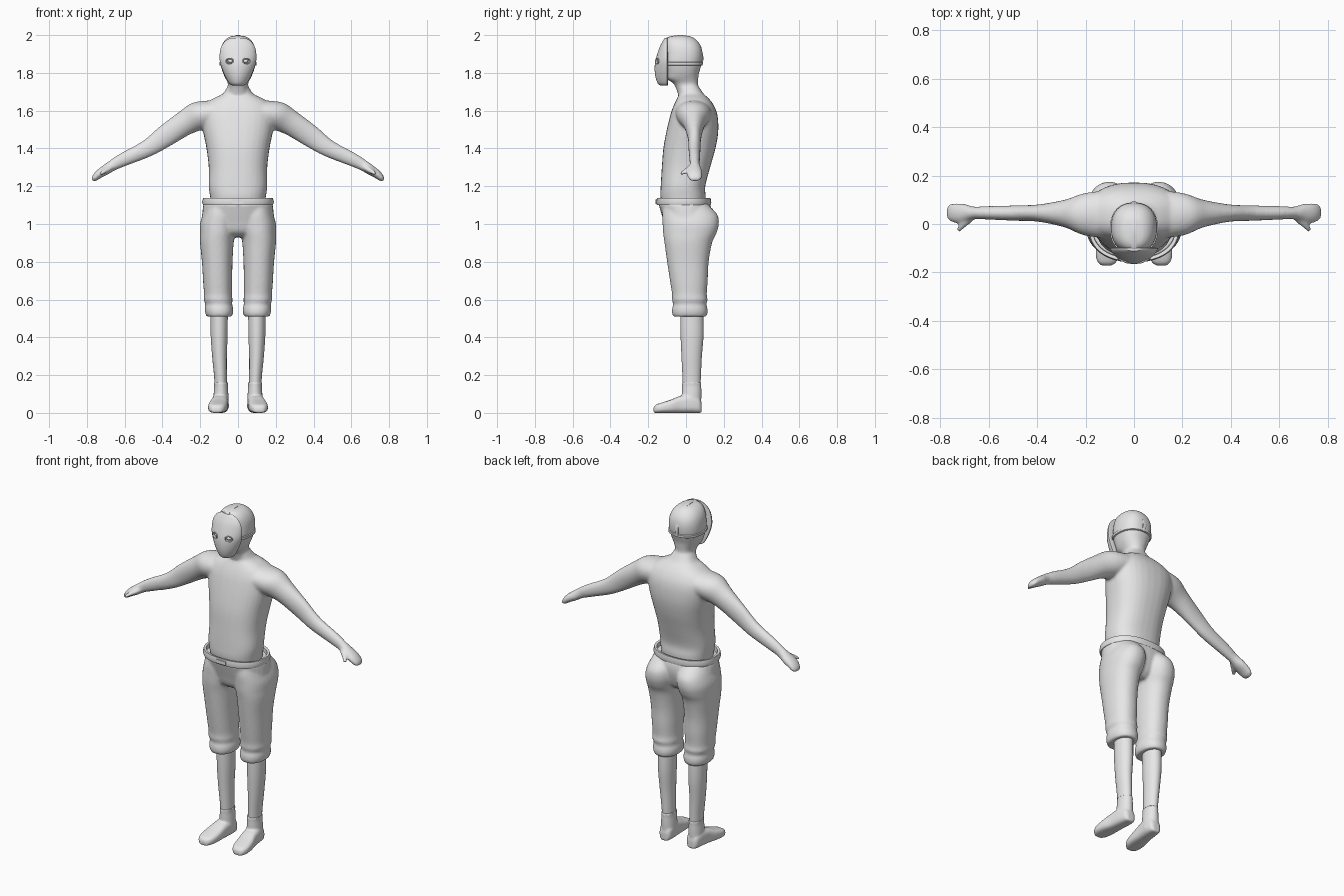
import bpy, bmesh, math
from mathutils import Vector, Matrix

cube = bpy.data.objects.get("Cube")
if cube:
    bpy.data.objects.remove(cube, do_unlink=True)

grey = bpy.data.materials.new("plain_grey")
grey.use_nodes = True
colour = (0.8, 0.8, 0.8, 1)
grey.diffuse_color = colour
grey.node_tree.nodes["Principled BSDF"].inputs["Base Color"].default_value = colour


def spline(a, b, c, d, t):
    """Smooth value between b and c."""
    return b + (c - a) * (t / 2) + (a * 2 - b * 5 + c * 4 - d) * (t * t / 2) \
        + (b * 3 - a - c * 3 + d) * (t ** 3 / 2)


def loft(bm, sections, power=2.0, sides=32, steps=4, back=1.0, closed=False):
    """Skin rounded rings given as (centre, half axis U, half axis V)."""
    rows = [tuple(Vector(v) for v in s) for s in sections]
    if steps > 1:
        smooth = []
        last = len(rows) - 1
        for i in range(last):
            near = [rows[max(0, min(last, i + k))] for k in (-1, 0, 1, 2)]
            for j in range(steps):
                smooth.append([spline(*(r[k] for r in near), j / steps) for k in range(3)])
        rows = smooth + [rows[-1]]
    rings = []
    for centre, u, v in rows:
        ring = []
        for k in range(sides):
            angle = math.tau * k / sides
            c, s = math.cos(angle), math.sin(angle)
            cu = math.copysign(abs(c) ** (2 / power), c)
            sv = math.copysign(abs(s) ** (2 / power), s) * (back if s > 0 else 1)
            ring.append(bm.verts.new(centre + u * cu + v * sv))
        rings.append(ring)
    pairs = list(zip(rings, rings[1:]))
    if closed:
        pairs.append((rings[-1], rings[0]))
    else:
        bm.faces.new(rings[0])
        bm.faces.new(rings[-1])
    for low, high in pairs:
        for k in range(sides):
            n = (k + 1) % sides
            bm.faces.new((low[k], low[n], high[n], high[k]))


def upright(rows, side=1):
    """Rows of height, centre x, centre y, half width, half depth."""
    return [((side * x, y, z), (w, 0, 0), (0, d, 0)) for z, x, y, w, d in rows]


def finish(name, bm, voxel=0, relax=4, cutter=None):
    bmesh.ops.recalc_face_normals(bm, faces=bm.faces)
    mesh = bpy.data.meshes.new(name)
    bm.to_mesh(mesh)
    bm.free()
    mesh.materials.append(grey)
    ob = bpy.data.objects.new(name, mesh)
    bpy.context.collection.objects.link(ob)
    bpy.ops.object.select_all(action="DESELECT")
    ob.select_set(True)
    bpy.context.view_layer.objects.active = ob
    if cutter:
        cut = ob.modifiers.new("cut", "BOOLEAN")
        cut.operation = "DIFFERENCE"
        cut.object = cutter
        bpy.ops.object.modifier_apply(modifier=cut.name)
    if voxel:
        # fuse overlapping volumes into one soft skin
        fuse = ob.modifiers.new("fuse", "REMESH")
        fuse.mode = "VOXEL"
        fuse.voxel_size = voxel
        fuse.use_smooth_shade = True
        soften = ob.modifiers.new("soften", "SMOOTH")
        soften.factor = 0.5
        soften.iterations = relax
    else:
        bpy.ops.object.shade_smooth_by_angle(angle=math.radians(40))
    return ob


# Body: torso, head and arms fused
bm = bmesh.new()
loft(bm, upright([
    (1.08, 0, -.012, .14, .11), (1.14, 0, -.015, .147, .12), (1.2, 0, -.016, .155, .118),
    (1.3, 0, 0, .155, .128), (1.4, 0, .018, .167, .138), (1.48, 0, .032, .183, .138),
    (1.55, 0, .04, .195, .13), (1.6, 0, .042, .195, .118), (1.64, 0, .04, .17, .1),
    (1.67, 0, .035, .12, .08), (1.69, 0, .028, .08, .065), (1.73, 0, .01, .055, .056)]), 2.4)
loft(bm, upright([
    (1.68, 0, .015, .055, .055), (1.74, 0, 0, .053, .063), (1.77, 0, -.02, .066, .085),
    (1.8, 0, -.02, .08, .089), (1.85, 0, -.018, .094, .102), (1.9, 0, -.015, .095, .103),
    (1.94, 0, -.018, .088, .098), (1.97, 0, -.025, .072, .085),
    (1.99, 0, -.03, .048, .062), (1.997, 0, -.03, .02, .03)]), 2.3)
arm = [  # x, y, z, half thickness, half depth
    (.1, .04, 1.59, .075, .1), (.2, .04, 1.573, .079, .088), (.28, .043, 1.535, .066, .058),
    (.39, .045, 1.462, .058, .036), (.48, .045, 1.4, .046, .032), (.6, .046, 1.344, .037, .028),
    (.66, .046, 1.313, .03, .026), (.7, .045, 1.287, .027, .038), (.735, .045, 1.265, .023, .041),
    (.758, .047, 1.245, .018, .036), (.772, .047, 1.233, .008, .022)]
for s in (1, -1):
    loft(bm, [((s * x, y, z), (s * h * .5, 0, h * .87), (0, d, 0)) for x, y, z, h, d in arm])
    thumb = [(.67, .03, 1.3, .016), (.7, .002, 1.283, .015), (.728, -.028, 1.266, .009)]
    loft(bm, [((s * x, y, z), (s * r * .7, r * .7, 0), (0, 0, r)) for x, y, z, r in thumb])
finish("body", bm, .008, 5)

# Trousers: hips and two baggy legs fused
bm = bmesh.new()
loft(bm, upright([
    (.93, 0, .01, .09, .07), (.96, 0, .005, .15, .105), (1.02, 0, .005, .188, .125),
    (1.07, 0, 0, .188, .135), (1.112, 0, -.01, .182, .137)]), 2.3)
for s in (1, -1):
    loft(bm, upright([
        (.51, .1, .02, .066, .088), (.53, .1, .02, .074, .094), (.555, .101, .02, .075, .093),
        (.575, .102, .02, .071, .088), (.6, .105, .02, .076, .094), (.63, .106, .018, .074, .092),
        (.7, .108, .015, .077, .1), (.8, .11, .01, .081, .11), (.9, .112, .012, .089, .126),
        (.95, .108, .02, .094, .141), (1.0, .103, .025, .098, .149), (1.05, .097, .02, .09, .146),
        (1.1, .09, 0, .08, .12)], s), 2.2)
finish("trousers", bm, .008, 4)

# Waistband and buckle
bm = bmesh.new()
band = [(1.1, .185, .142), (1.115, .19, .146), (1.137, .185, .142),
        (1.135, .172, .129), (1.1, .17, .127)]
loft(bm, upright([(z, 0, -.012, w, d) for z, w, d in band]), 2.3, 48, 1, closed=True)
finish("waistband", bm)
bm = bmesh.new()
bmesh.ops.create_cube(bm, size=1, matrix=Matrix.Translation((0, -.157, 1.118))
                      @ Matrix.Diagonal((.06, .008, .022, 1)))
finish("buckle", bm)

# Shins and shoes
for s, label in ((1, "left"), (-1, "right")):
    bm = bmesh.new()
    loft(bm, upright([
        (.12, .09, .03, .032, .046), (.2, .093, .03, .034, .049), (.3, .098, .03, .039, .054),
        (.42, .1, .032, .045, .061), (.56, .1, .03, .046, .06)], s))
    finish(label + "_shin", bm)
    bm = bmesh.new()
    foot = [(.083, .09, .02, .05), (.07, .09, .035, .08), (.03, .092, .043, .1),
            (-.03, .098, .045, .09), (-.08, .105, .05, .07), (-.13, .11, .048, .054),
            (-.16, .112, .036, .043), (-.172, .113, .018, .028)]
    loft(bm, [((s * x, y, h / 2), (w, 0, 0), (0, 0, h / 2)) for y, x, w, h in foot], 3)
    loft(bm, upright([(.03, .09, .03, .042, .05), (.1, .09, .03, .039, .052),
                      (.145, .09, .03, .036, .051), (.162, .09, .03, .039, .053)], s))
    finish(label + "_shoe", bm, .006, 3)

# Face mask with cut eye holes
bm = bmesh.new()
eyes = []
for s in (1, -1):
    place = Matrix.Translation((s * .045, -.152, 1.862)) @ Matrix.Rotation(s * .4, 4, "Z")
    place = place @ Matrix.Rotation(math.pi / 2, 4, "X") @ Matrix.Diagonal((1.15, .85, 1, 1))
    eyes.append(place)
    bmesh.ops.create_cone(bm, cap_ends=True, segments=24, radius1=.017, radius2=.017,
                          depth=.03, matrix=place)
cutter = finish("eye_hole_cutter", bm)
cutter.hide_render = True
bm = bmesh.new()
mask = [(1.733, .035, .03), (1.745, .05, .047), (1.78, .062, .067), (1.82, .066, .084),
        (1.86, .063, .096), (1.9, .052, .097), (1.94, .038, .088), (1.97, .022, .066),
        (1.986, .012, .035)]
loft(bm, upright([(z, 0, -.1, w, d) for z, d, w in mask]), 1.8, 48, back=.1)
finish("face_mask", bm, cutter=cutter)
cutter.hide_viewport = True

# Eye rims and eyeballs
for place, label in zip(eyes, ("left", "right")):
    bm = bmesh.new()
    rim = [(.004 * math.sin(a), .018 + .003 * math.cos(a))
           for a in (math.tau * k / 8 for k in range(8))]
    loft(bm, [((0, 0, z), (r, 0, 0), (0, r, 0)) for z, r in rim], 2, 24, 1, closed=True)
    bm.transform(place)
    finish(label + "_eye_rim", bm)
    bm = bmesh.new()
    bmesh.ops.create_uvsphere(bm, u_segments=16, v_segments=10, radius=.012,
                              matrix=place @ Matrix.Translation((0, 0, -.012)))
    finish(label + "_eye", bm)

# Straps holding the mask
bm = bmesh.new()
loft(bm, upright([(z, 0, -.018, w, w + .008) for z, w in
                  ((1.838, .093), (1.841, .098), (1.855, .099), (1.858, .094))]), 2.3, 48, 1)
finish("head_strap", bm)
bm = bmesh.new()
path = [Vector((0, y, z)) for y, z in ((-.118, 1.968), (-.095, 1.986), (-.03, 1.996), (.03, 1.986),
                                       (.062, 1.96), (.08, 1.92), (.088, 1.88), (.084, 1.84))]
ribbon = []
for i, p in enumerate(path):
    along = (path[min(i + 1, len(path) - 1)] - path[max(i - 1, 0)]).normalized()
    ribbon.append((p, (.011, 0, 0), Vector((0, -along.z, along.y)) * .004))
loft(bm, ribbon, 6, 16)
finish("crown_strap", bm)
